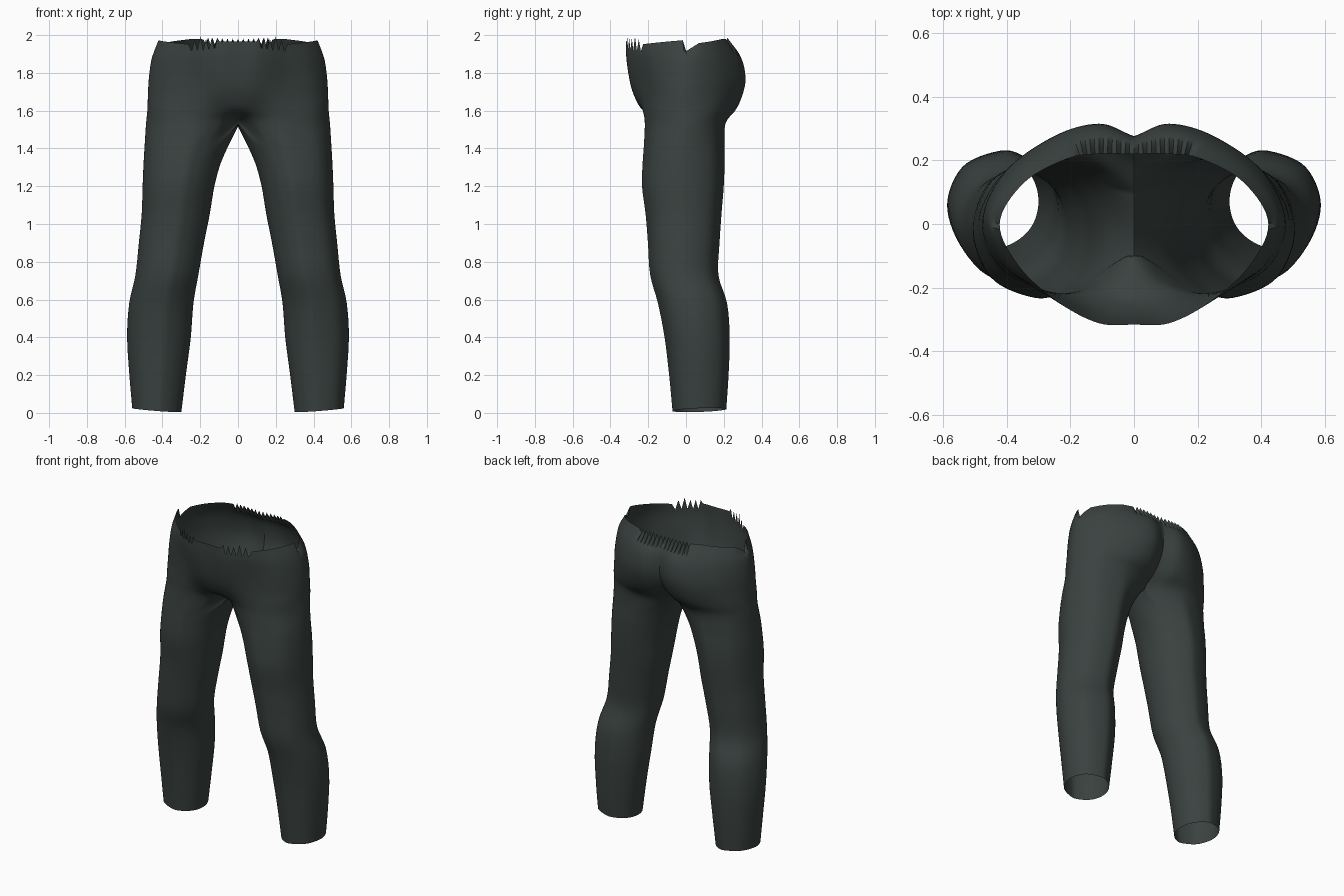
import bpy, bmesh, math
from mathutils import Vector

if "Cube" in bpy.data.objects:
    bpy.data.objects.remove(bpy.data.objects["Cube"])

SUB_OUT, SUB_IN, SUB_V = 8, 4, 4


def spline(prev, pts, nxt, sub):
    """Smooth curve through pts; prev and nxt steer the two ends."""
    p = [prev] + pts + [nxt]
    out = []
    for i in range(1, len(p) - 2):
        a, b, c, d = p[i - 1:i + 3]
        for s in range(sub):
            t = s / sub
            out.append(0.5 * (2 * b + (c - a) * t + (2 * a - 5 * b + 4 * c - d) * t * t
                              + (3 * b - a - 3 * c + d) * t ** 3))
    return out + [pts[-1].copy()]


def ramp(x, keys):
    for (x0, y0), (x1, y1) in zip(keys, keys[1:]):
        if x <= x1:
            return y0 + (y1 - y0) * (x - x0) / (x1 - x0)
    return keys[-1][1]


# Leg sections: height, inner x, outer x, front y, back y
legs = [
    (0.015, 0.300, 0.560, -0.070, 0.212),
    (0.20, 0.276, 0.575, -0.088, 0.224),
    (0.40, 0.250, 0.587, -0.112, 0.230),
    (0.58, 0.236, 0.576, -0.147, 0.216),
    (0.73, 0.210, 0.543, -0.188, 0.170),
    (0.90, 0.180, 0.525, -0.200, 0.176),
    (1.05, 0.150, 0.510, -0.212, 0.186),
    (1.20, 0.125, 0.505, -0.231, 0.198),
    (1.32, 0.092, 0.500, -0.228, 0.202),
    (1.42, 0.048, 0.494, -0.221, 0.201),
]
# Hip sections: height, then half outline from front centre round to back centre
hips = [
    (1.53, [(0, -.10), (.10, -.185), (.24, -.217), (.41, -.15), (.487, 0),
            (.42, .14), (.25, .207), (.10, .18), (0, .10)]),
    (1.60, [(0, -.225), (.10, -.228), (.24, -.220), (.41, -.145), (.480, 0),
            (.42, .15), (.25, .245), (.11, .255), (0, .19)]),
    (1.68, [(0, -.275), (.10, -.268), (.24, -.225), (.405, -.14), (.477, 0),
            (.41, .16), (.25, .270), (.11, .297), (0, .25)]),
    (1.77, [(0, -.300), (.11, -.292), (.24, -.232), (.40, -.14), (.472, .01),
            (.40, .165), (.25, .275), (.11, .315), (0, .275)]),
    (1.88, [(0, -.313), (.11, -.310), (.24, -.245), (.385, -.14), (.456, .01),
            (.38, .155), (.24, .252), (.11, .292), (0, .265)]),
    (1.97, [(0, -.316), (.11, -.311), (.23, -.250), (.355, -.14), (.422, 0),
            (.345, .13), (.21, .205), (.11, .220), (0, .220)]),
]
ANGLES = [-140, -115, -90, -45, 0, 45, 90, 115, 140, 160, 180, 200]

outer_rows, inner_rows = [], []
for n, (z, xi, xo, yf, yb) in enumerate(legs):
    ring = []
    for a in map(math.radians, ANGLES):
        c, s = math.cos(a), math.sin(a)
        hem = 0.010 * c + 0.005 * s if n == 0 else 0      # slanted hem
        ring.append(Vector(((xi + xo) / 2 + (xo - xi) / 2 * c,
                            (yf + yb) / 2 + (yb - yf) / 2 * s, z + hem)))
    outer_rows.append(spline(ring[11], ring[:9], ring[9], SUB_OUT))
    inner_rows.append(spline(ring[7], ring[8:] + ring[:1], ring[1], SUB_IN)[1:-1])

for z, outline in hips:
    p = [Vector((x, y, z)) for x, y in outline]
    before = Vector((-p[1].x, p[1].y, z))                 # smooth belly
    after = 2 * p[8] - p[7]                               # creased seat
    outer_rows.append(spline(before, p, after, SUB_OUT))

# Crotch seam joining front centre to back centre
count = 4 * SUB_IN
inner_rows.append([Vector((0, .10 - .20 * k / count,
                           1.53 - .015 * math.sin(math.pi * k / count)))
                   for k in range(1, count)])


def columns(rows):
    cols = []
    for c in zip(*rows):
        c = list(c)
        cols.append(spline(2 * c[0] - c[1], c, 2 * c[-1] - c[-2], SUB_V))
    return cols


outer, inner = columns(outer_rows), columns(inner_rows)

# Torn waist edge: gentle waves, side notch and rows of small teeth
waves = [(0, -.005), (7, -.005), (18, -.018), (31, .003), (32, -.055),
         (36, -.012), (46, .010), (64, 0)]
for j, col in enumerate(outer):
    off = ramp(j, waves)
    if 8 <= j <= 17:
        off += (.037 if j == 14 else .022) if j % 2 == 0 else -.038
    elif j >= 51:
        off += .010 if j % 2 == 0 else -.024
    for s in range(1, SUB_V + 1):
        col[-1 - SUB_V + s].z += off * s / SUB_V

# Skin both halves
bm = bmesh.new()
leg_top = len(legs) * SUB_V
for side in (1, -1):
    grid = [[bm.verts.new((side * max(v.x, 0), v.y, v.z)) for v in col]
            for col in outer + inner]
    n_out, n_all = len(outer), len(grid)

    def quad(j, k, i):
        f = [grid[j][i], grid[k][i], grid[k][i + 1], grid[j][i + 1]]
        bm.faces.new(f if side > 0 else f[::-1]).smooth = True

    for j in range(n_all):
        top = len(grid[0]) - 1 if j < n_out - 1 else leg_top
        for i in range(top):
            quad(j, (j + 1) % n_all, i)
bmesh.ops.remove_doubles(bm, verts=bm.verts[:], dist=0.0004)

mesh = bpy.data.meshes.new("trousers")
bm.to_mesh(mesh)
bm.free()
trousers = bpy.data.objects.new("trousers", mesh)
bpy.context.collection.objects.link(trousers)

cloth = bpy.data.materials.new("dark green grey cloth")
cloth.diffuse_color = (0.042, 0.054, 0.051, 1)
cloth.use_nodes = True
cloth.node_tree.nodes["Principled BSDF"].inputs["Base Color"].default_value = cloth.diffuse_color
mesh.materials.append(cloth)

bpy.context.view_layer.objects.active = trousers
trousers.select_set(True)
bpy.ops.object.shade_smooth_by_angle(angle=math.radians(40))
